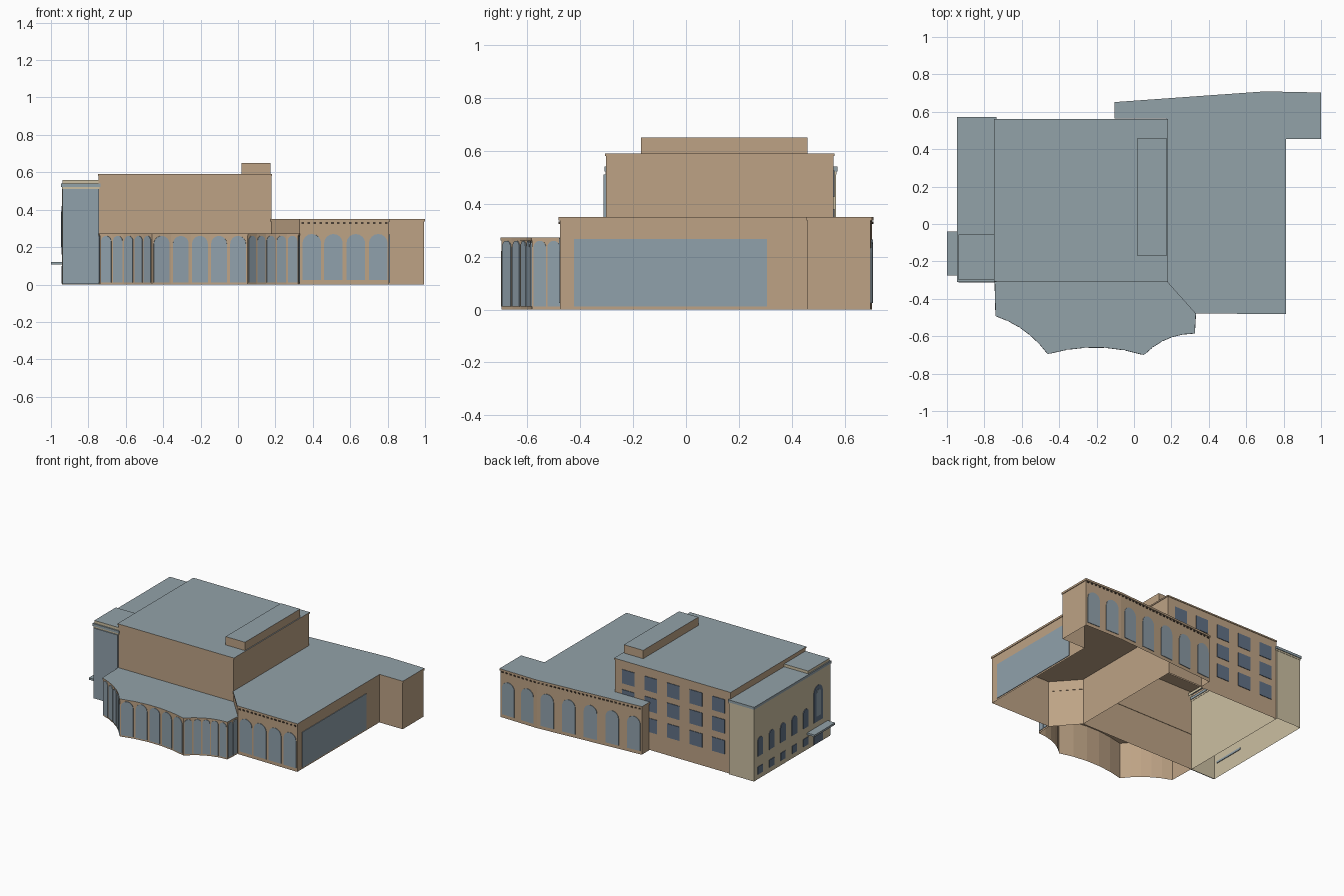
import bpy, bmesh, math
from mathutils import Vector

cube = bpy.data.objects.get("Cube")
if cube:
    bpy.data.objects.remove(cube, do_unlink=True)


def material(name, r, g, b):
    m = bpy.data.materials.new(name)
    m.use_nodes = True
    m.diffuse_color = (r, g, b, 1)
    m.node_tree.nodes["Principled BSDF"].inputs["Base Color"].default_value = (r, g, b, 1)
    return m


TAN = material("tan stone", .51, .365, .235)
CREAM = material("cream stone", .60, .52, .36)
ROOF = material("grey roof", .29, .36, .395)
GLASS = material("pale glass", .28, .355, .41)
DARK = material("dark glass", .12, .165, .235)
TRIM = material("dark trim", .07, .05, .035)


def finish(name, bm, mats):
    mesh = bpy.data.meshes.new(name)
    bm.to_mesh(mesh)
    bm.free()
    for m in mats:
        mesh.materials.append(m)
    ob = bpy.data.objects.new(name, mesh)
    bpy.context.collection.objects.link(ob)
    return ob


def prism(name, pts, z0, z1, wall=TAN, top=ROOF, closed=False):
    """Counterclockwise footprint raised into walls and a flat roof."""
    bm = bmesh.new()
    low = [bm.verts.new((x, y, z0)) for x, y in pts]
    high = [bm.verts.new((x, y, z1)) for x, y in pts]
    for i in range(len(pts)):
        j = (i + 1) % len(pts)
        bm.faces.new((low[i], low[j], high[j], high[i]))
    bm.faces.new(high).material_index = 1
    if closed:
        bm.faces.new(low[::-1])
    return finish(name, bm, (wall, top))


def rect(x0, x1, y0, y1):
    return [(x0, y0), (x1, y0), (x1, y1), (x0, y1)]


def grow(pts, d):
    """Footprint offset outward by d with mitred corners."""
    out = []
    for i, p in enumerate(pts):
        p = Vector(p)
        a = (p - Vector(pts[i - 1])).normalized()
        b = (Vector(pts[(i + 1) % len(pts)]) - p).normalized()
        na, nb = Vector((a.y, -a.x)), Vector((b.y, -b.x))
        out.append(tuple(p + (na + nb) * d / (1 + na.dot(nb))))
    return out


def coping(name, pts, z0, z1, mat=TAN, d=.005):
    prism(name, grow(pts, d), z0, z1, mat, ROOF, True)


def window(bm, a, b, t, width, z0, z1, arched=True, out=.004):
    """Thin plate on the outside of wall a-b, centred at fraction t."""
    a, b = Vector(a), Vector(b)
    d = (b - a).normalized()
    n = Vector((d.y, -d.x))
    c = a.lerp(b, t)
    r = width / 2
    outline = [(-r, z0), (r, z0)]
    if arched:
        outline += [(r * math.cos(math.pi * k / 8), z1 - r + r * math.sin(math.pi * k / 8))
                    for k in range(9)]
    else:
        outline += [(r, z1), (-r, z1)]
    rings = []
    for depth in (0, out):
        rings.append([bm.verts.new((*(c + d * s + n * depth), z)) for s, z in outline])
    back, front = rings
    bm.faces.new(front)
    for i in range(len(outline)):
        j = (i + 1) % len(outline)
        bm.faces.new((back[i], back[j], front[j], front[i]))


def dentils(name, a, b, z0, z1, step=.03):
    bm = bmesh.new()
    count = int((Vector(b) - Vector(a)).length / step)
    for k in range(count):
        window(bm, a, b, (k + .5) / count, step * .45, z0, z1, False, .005)
    finish(name, bm, (TRIM,))


def arc(a, b, sag, n):
    """Points from a up to but excluding b, bowed inward (left of a-b) by sag."""
    a, b = Vector(a), Vector(b)
    d = (b - a).normalized()
    left = Vector((-d.y, d.x))
    return [tuple(a.lerp(b, k / n) + left * sag * 4 * (k / n) * (1 - k / n)) for k in range(n)]


# Main hall with its rooftop plant room
hall = rect(-.745, .178, -.303, .557)
prism("main_hall", hall, 0, .585)
coping("hall_coping", hall, .58, .59, d=.004)
prism("plant_room", rect(.02, .175, -.17, .46), .59, .65)

bm = bmesh.new()
for x in (.07, -.11, -.29, -.47, -.65):
    for z in (.18, .33, .475):
        window(bm, (.178, .557), (-.745, .557), (.178 - x) / .923, .1, z - .05, z + .05, False)
finish("hall_back_windows", bm, (DARK,))

# East wing wrapping around the hall
wing = [(.178, -.303), (.33, -.473), (.808, -.477), (.808, .46), (.994, .46),
        (.994, .698), (.70, .704), (-.1, .647), (-.1, .568), (.178, .568)]
prism("east_wing", wing, 0, .34)
coping("wing_coping", wing, .336, .35)
dentils("wing_front_dentils", wing[1], wing[2], .324, .333)
dentils("wing_back_dentils", wing[6], wing[7], .324, .333)
dentils("wing_corner_dentils", wing[5], wing[6], .324, .333)

bm = bmesh.new()
for x in (.395, .51, .63, .75):
    window(bm, wing[1], wing[2], (x - .33) / .478, .1, .025, .27)
for x in (.93, .775):
    window(bm, wing[5], wing[6], (.994 - x) / .294, .1, .025, .265)
for k in range(5):
    window(bm, wing[6], wing[7], (.08 + .165 * k) / .8, .1, .025, .265)
finish("wing_arched_windows", bm, (GLASS,))

bm = bmesh.new()
window(bm, wing[2], wing[3], .447, .73, .012, .267, False)
finish("wing_side_glazing", bm, (GLASS,))

# Front lobby with three concave bays
bays = (arc((-.737, -.49), (-.46, -.692), .027, 5)
        + arc((-.46, -.692), (.052, -.697), .038, 5)
        + arc((.052, -.697), (.322, -.582), .03, 5))
lobby = [(-.742, -.303)] + bays + [(.322, -.582), (.328, -.473), (.178, -.303)]
prism("front_lobby", lobby, 0, .266)
coping("lobby_coping", lobby, .262, .272, d=.003)

bm = bmesh.new()
for i in range(1, 16):
    a, b = lobby[i], lobby[i + 1]
    size = (Vector(b) - Vector(a)).length
    window(bm, a, b, .5, size * .82, .012, .26)
for t in (.27, .75):
    window(bm, lobby[16], lobby[17], t, .047, .012, .26)
    window(bm, lobby[0], lobby[1], t, .075, .012, .26)
finish("lobby_arched_windows", bm, (GLASS,))

# West block with cornice, front glazing and entrance canopy
west = rect(-.94, -.742, -.303, .567)
prism("west_block", west, 0, .515, CREAM)
coping("west_cornice", west, .522, .54, ROOF, .006)
coping("west_frieze", west, .51, .522, CREAM, .002)
prism("west_parapet", rect(-.938, -.715, -.3, -.055), .54, .56, CREAM)
bm = bmesh.new()
window(bm, west[0], west[1], .5, .194, .003, .51, False, .009)
finish("west_front_glazing", bm, (GLASS,))
prism("entrance_canopy", rect(-1, -.935, -.275, -.04), .106, .12, ROOF, ROOF, True)

bm = bmesh.new()
wall = (west[3], west[0])
for k in range(5):
    t = (.07 + .13 * k) / .87
    window(bm, *wall, t, .06, .165, .3)
    window(bm, *wall, t, .055, .035, .09, False)
window(bm, *wall, .84, .1, .16, .42)
window(bm, *wall, .84, .1, .005, .1, False)
finish("west_windows", bm, (DARK,))
bm = bmesh.new()
window(bm, *wall, .84, .05, .2, .39, True, .007)
finish("tall_window_pane", bm, (GLASS,))
